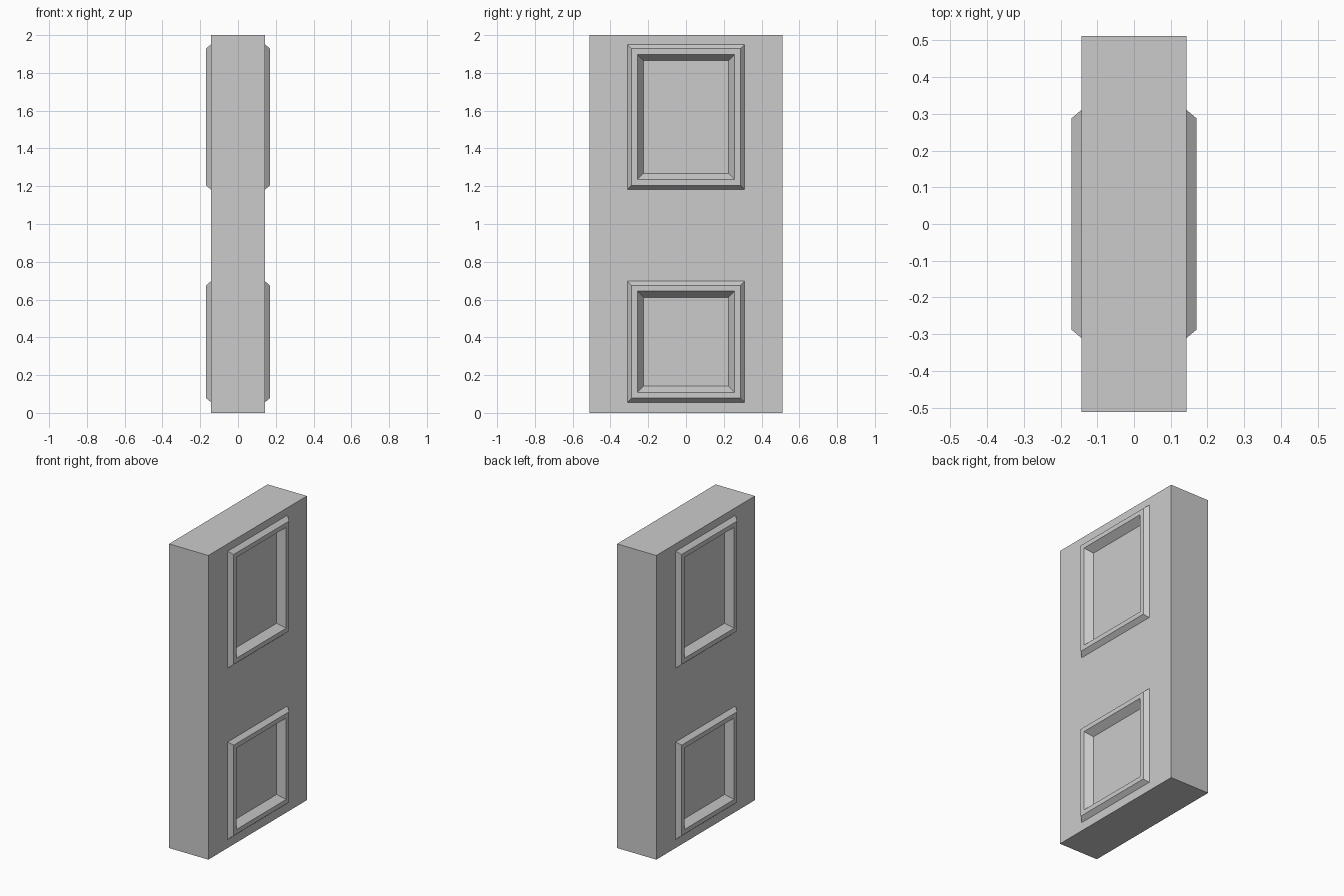
import bpy, bmesh

if "Cube" in bpy.data.objects:
    bpy.data.objects.remove(bpy.data.objects["Cube"])

HALF_T = 0.1427                                   # half slab thickness
Y_CUTS = [-0.512, -0.311, 0.311, 0.512]
Z_CUTS = [0.0, 0.056, 0.697, 1.182, 1.951, 2.0]
# moulding profile: (inset from panel edge, distance from door centre)
PROFILE = [(0.0, HALF_T), (0.023, 0.17), (0.053, 0.17), (0.086, 0.124)]

bm = bmesh.new()


def face(points):
    return bm.faces.new([bm.verts.new(p) for p in points])


def ring(side, y0, y1, z0, z1, inset, depth):
    x = side * depth
    a, b, c, d = y0 + inset, y1 - inset, z0 + inset, z1 - inset
    return [(x, a, c), (x, b, c), (x, b, d), (x, a, d)]


# Both door faces: flat cells plus raised mouldings with sunken panels
for side in (-1, 1):
    for i in range(len(Y_CUTS) - 1):
        for j in range(len(Z_CUTS) - 1):
            cell = (*Y_CUTS[i:i + 2], *Z_CUTS[j:j + 2])
            is_panel = i == 1 and j in (1, 3)
            rings = [ring(side, *cell, *p) for p in (PROFILE if is_panel else PROFILE[:1])]
            for r0, r1 in zip(rings, rings[1:]):
                for k in range(4):
                    n = (k + 1) % 4
                    face([r0[k], r0[n], r1[n], r1[k]])
            face(rings[-1])

# Slab edges joining the two faces
outline = ([(y, Z_CUTS[0]) for y in Y_CUTS]
           + [(Y_CUTS[-1], z) for z in Z_CUTS[1:]]
           + [(y, Z_CUTS[-1]) for y in Y_CUTS[-2::-1]]
           + [(Y_CUTS[0], z) for z in Z_CUTS[-2:0:-1]])
for (y0, z0), (y1, z1) in zip(outline, outline[1:] + outline[:1]):
    face([(-HALF_T, y0, z0), (HALF_T, y0, z0), (HALF_T, y1, z1), (-HALF_T, y1, z1)])

# Weld, orient and merge flat areas into clean faces
bmesh.ops.remove_doubles(bm, verts=bm.verts, dist=1e-5)
bmesh.ops.recalc_face_normals(bm, faces=bm.faces)

mesh = bpy.data.meshes.new("panelled_door")
bm.to_mesh(mesh)
bm.free()
door = bpy.data.objects.new("panelled_door", mesh)
bpy.context.collection.objects.link(door)
